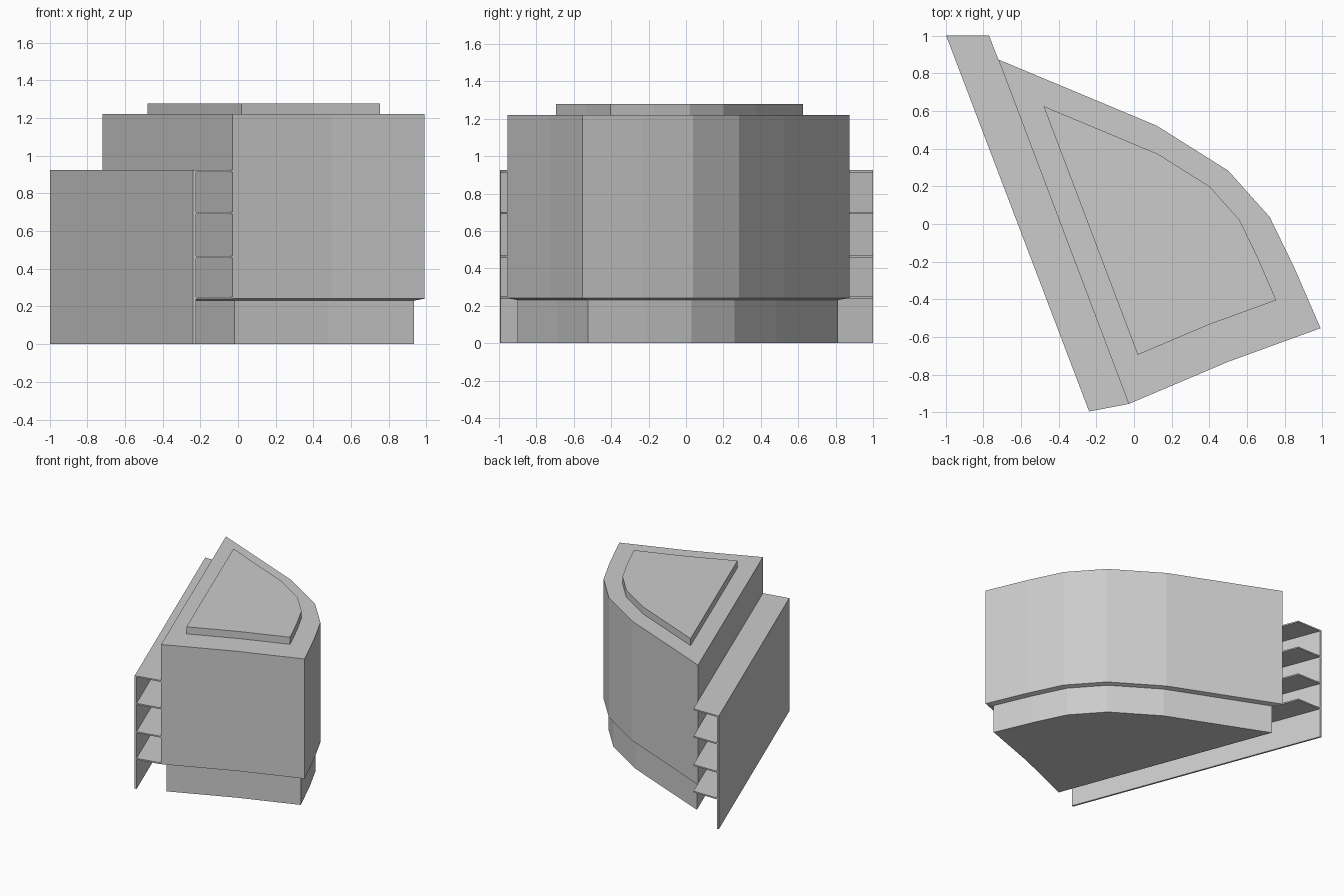
import bpy, bmesh

if "Cube" in bpy.data.objects:
    bpy.data.objects.remove(bpy.data.objects["Cube"])

# Plan outline shared by plinth, main block and roof
PLAN = [(-0.72, 0.873), (0.12, 0.522), (0.5, 0.283), (0.72, 0.037),
        (0.85, -0.23), (0.99, -0.553), (0.5, -0.731), (-0.028, -0.955)]


def scaled(s, cx=0.0, cy=0.0):
    return [(x * s + cx, y * s + cy) for x, y in PLAN]


def loft(name, rings):
    """Closed solid through a stack of (outline, z) rings."""
    bm = bmesh.new()
    loops = [[bm.verts.new((x, y, z)) for x, y in pts] for pts, z in rings]
    n = len(loops[0])
    for a, b in zip(loops, loops[1:]):
        for i in range(n):
            j = (i + 1) % n
            bm.faces.new((a[i], a[j], b[j], b[i]))
    bm.faces.new(loops[0])
    bm.faces.new(loops[-1])
    bmesh.ops.recalc_face_normals(bm, faces=bm.faces[:])
    mesh = bpy.data.meshes.new(name)
    bm.to_mesh(mesh)
    bm.free()
    obj = bpy.data.objects.new(name, mesh)
    bpy.context.collection.objects.link(obj)
    return obj


def prism(name, pts, z0, z1):
    return loft(name, [(pts, z0), (pts, z1)])


# Recessed plinth, main block with slightly sloped soffit, raised roof
plinth = scaled(0.937, 0.007, -0.005)
roof = scaled(0.722, 0.04, -0.005)
loft("building_body", [(plinth, 0), (plinth, 0.231), (PLAN, 0.241),
                       (PLAN, 1.22), (roof, 1.22), (roof, 1.278)])

# Thin screen wall along the slanted side
outer_back, outer_front = (-0.997, 1.0), (-0.238, -0.995)
inner_back, inner_front = (-0.982, 1.0), (-0.223, -0.992)
prism("screen_wall", [outer_back, outer_front, inner_front, inner_back], 0, 0.925)

# Balcony slabs between screen wall and block
slab = [inner_back, inner_front, (-0.028, -0.955), (-0.72, 0.873), (-0.769, 1.0)]
for i, top in enumerate((0.251, 0.469, 0.701, 0.925)):
    prism(f"balcony_slab_{i + 1}", slab, top - 0.011, top)
